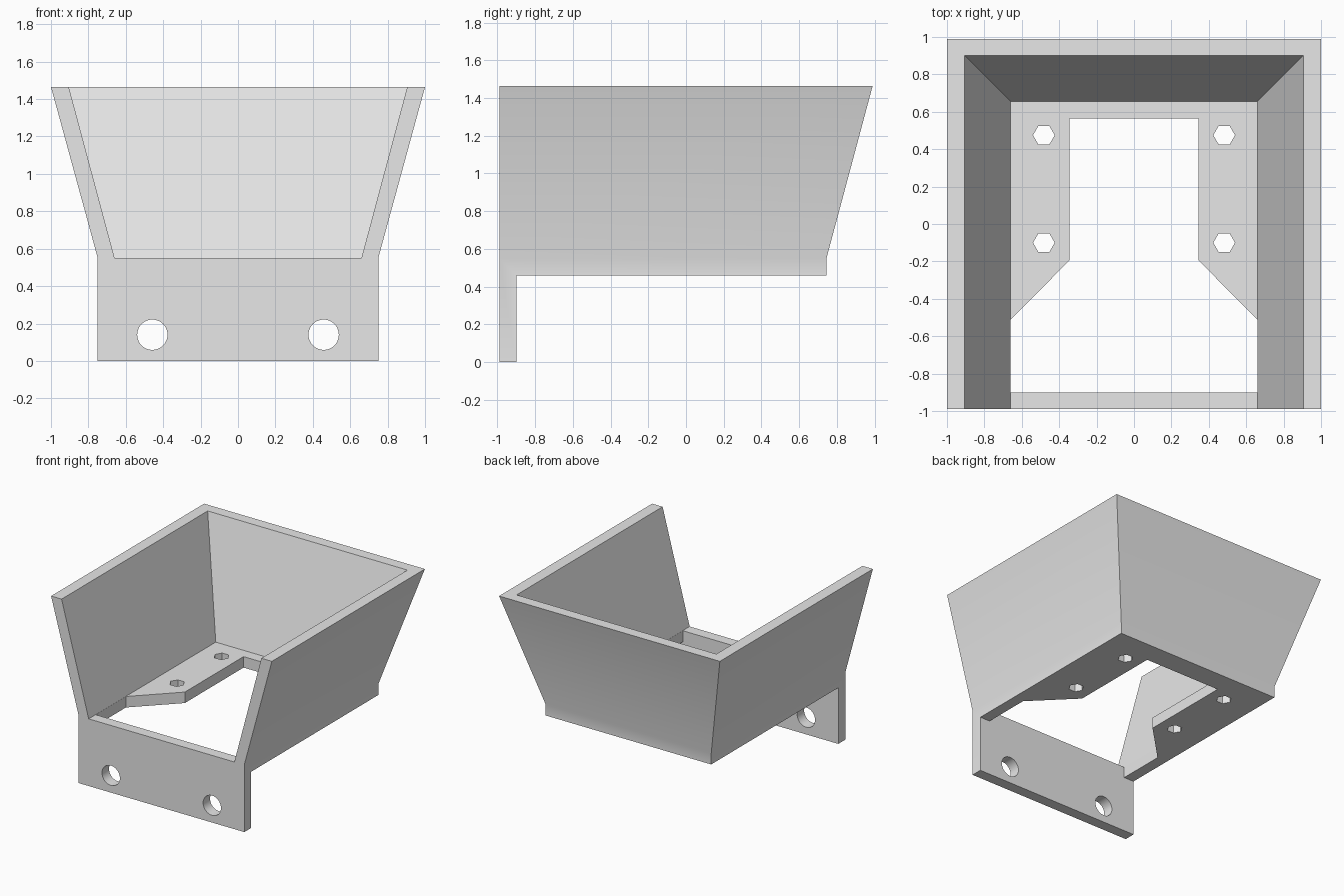
import bpy, bmesh, math

cube = bpy.data.objects.get("Cube")
if cube:
    bpy.data.objects.remove(cube, do_unlink=True)

grey = bpy.data.materials.new("light_grey")
grey.use_nodes = True
grey.diffuse_color = (0.8, 0.8, 0.8, 1)
grey.node_tree.nodes["Principled BSDF"].inputs["Base Color"].default_value = (0.8, 0.8, 0.8, 1)


def loft(name, rings):
    """Closed solid through a stack of rings with equal point counts."""
    bm = bmesh.new()
    loops = [[bm.verts.new(p) for p in ring] for ring in rings]
    n = len(loops[0])
    bm.faces.new(loops[0])
    bm.faces.new(loops[-1])
    for a, b in zip(loops, loops[1:]):
        for i in range(n):
            j = (i + 1) % n
            bm.faces.new((a[i], a[j], b[j], b[i]))
    bmesh.ops.recalc_face_normals(bm, faces=bm.faces)
    mesh = bpy.data.meshes.new(name)
    bm.to_mesh(mesh)
    bm.free()
    mesh.materials.append(grey)
    obj = bpy.data.objects.new(name, mesh)
    bpy.context.collection.objects.link(obj)
    return obj


def rect(x, front, back, z):
    return [(-x, front, z), (x, front, z), (x, back, z), (-x, back, z)]


def circle(cx, cy, r, n):
    return [(cx + r * math.cos(math.tau * i / n), cy + r * math.sin(math.tau * i / n))
            for i in range(n)]


FLOOR, RIM = 0.55, 1.465
UNDER, FRONT = 0.46, -0.99

# Outer hull: straight base, flared walls
bracket = loft("flared_bracket", [rect(0.75, FRONT, 0.745, 0),
                                  rect(0.75, FRONT, 0.745, FLOOR),
                                  rect(1.0, FRONT, 0.99, RIM)])

# Space under the floor, behind the front plate
cutters = [loft("under_cutter", [rect(1.2, -0.9, 1.2, -0.2), rect(1.2, -0.9, 1.2, UNDER)])]

# Tray interior, open at the front and top
rise = 0.15
grow = 0.245 * (RIM + rise - FLOOR) / (RIM - FLOOR)
cutters.append(loft("tray_cutter", [rect(0.66, -1.2, 0.655, FLOOR),
                                    rect(0.66 + grow, -1.2, 0.655 + grow, RIM + rise)]))

# Stepped opening through the floor
half = [(0.659, -0.9), (0.659, -0.51), (0.345, -0.195), (0.345, 0.565)]
outline = half + [(-x, y) for x, y in reversed(half)]
cutters.append(loft("opening_cutter", [[(x, y, z) for x, y in outline] for z in (0.3, 0.7)]))

# Hexagonal floor holes and round front holes
for side in (-1, 1):
    for y in (-0.1, 0.475):
        pts = circle(side * 0.482, y, 0.058, 6)
        cutters.append(loft("hex_cutter", [[(px, py, z) for px, py in pts] for z in (0.3, 0.7)]))
    pts = circle(side * 0.458, 0.14, 0.081, 40)
    cutters.append(loft("bolt_cutter", [[(px, y, pz) for px, pz in pts] for y in (-1.1, -0.8)]))

# Cut everything away and discard the cutters
bpy.ops.object.select_all(action="DESELECT")
bracket.select_set(True)
bpy.context.view_layer.objects.active = bracket
for cutter in cutters:
    cutter.hide_render = True
    mod = bracket.modifiers.new("cut", "BOOLEAN")
    mod.operation = "DIFFERENCE"
    mod.solver = "EXACT"
    mod.object = cutter
    bpy.ops.object.modifier_apply(modifier=mod.name)
    bpy.data.objects.remove(cutter, do_unlink=True)

bpy.ops.object.shade_smooth_by_angle(angle=math.radians(30))
